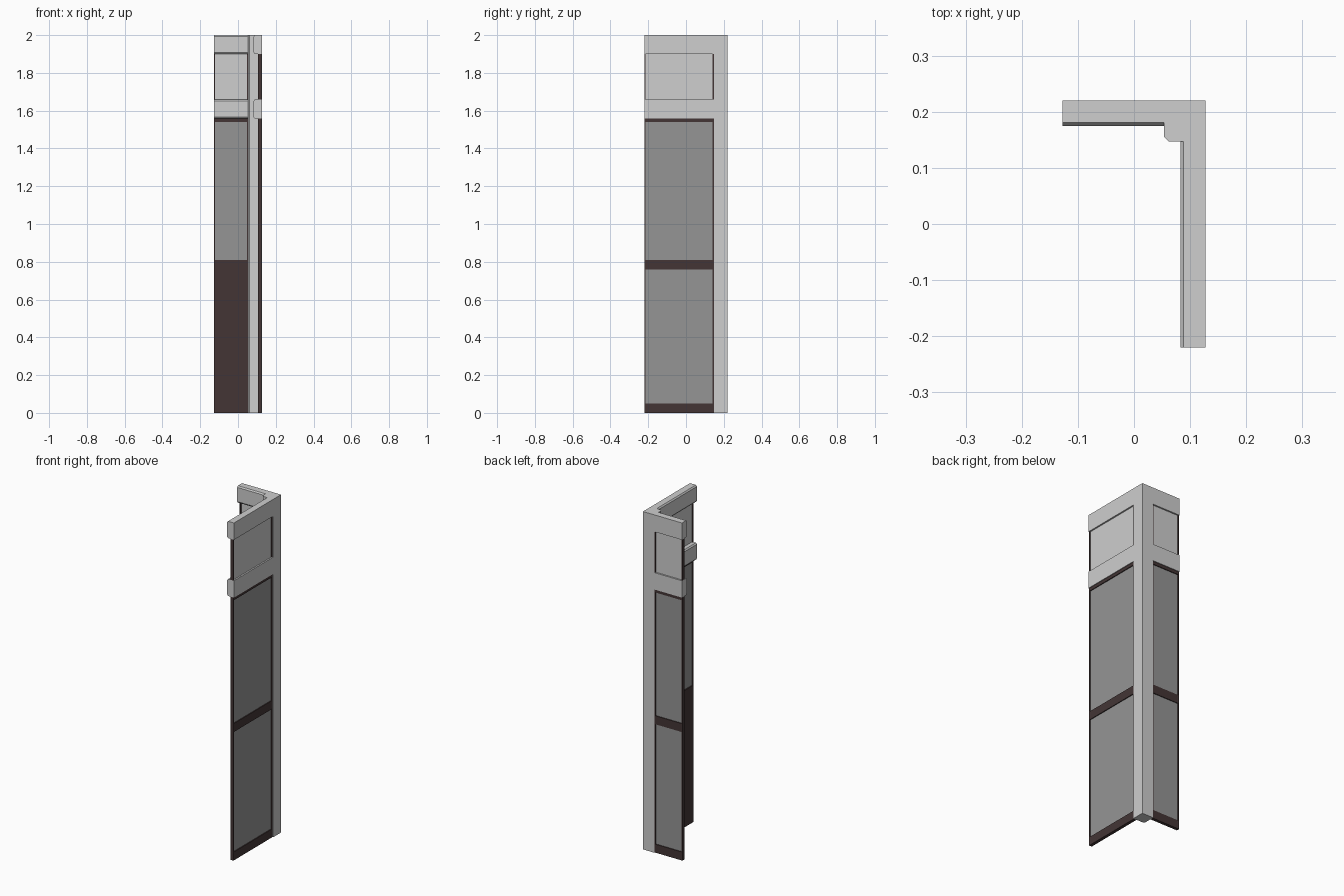
import bpy, bmesh

if "Cube" in bpy.data.objects:
    bpy.data.objects.remove(bpy.data.objects["Cube"])


def material(name, rgb):
    m = bpy.data.materials.new(name)
    m.diffuse_color = (*rgb, 1)
    m.use_nodes = True
    m.node_tree.nodes["Principled BSDF"].inputs["Base Color"].default_value = m.diffuse_color
    return m


LIGHT = material("light grey", (0.62, 0.62, 0.62))
MID = material("mid grey", (0.30, 0.30, 0.30))
DARK = material("dark brown", (0.057, 0.036, 0.036))


def prism(name, bottom, top, mat):
    """Solid joining two matching outlines."""
    bm = bmesh.new()
    a = [bm.verts.new(p) for p in bottom]
    b = [bm.verts.new(p) for p in top]
    n = len(a)
    bm.faces.new(a)
    bm.faces.new(b)
    for i in range(n):
        j = (i + 1) % n
        bm.faces.new((a[i], a[j], b[j], b[i]))
    bmesh.ops.recalc_face_normals(bm, faces=bm.faces)
    me = bpy.data.meshes.new(name)
    bm.to_mesh(me)
    bm.free()
    me.materials.append(mat)
    ob = bpy.data.objects.new(name, me)
    bpy.context.collection.objects.link(ob)


# Corner post with one chamfered inner edge
post = [(0.0535, 0.22), (0.1275, 0.22), (0.1275, 0.147), (0.062, 0.147), (0.0535, 0.1555)]
prism("corner_post", [(x, y, 0) for x, y in post], [(x, y, 2) for x, y in post], LIGHT)


def wing(label, place, u0, u1):
    """place maps (length, depth from outer face, height) to a point."""
    def bar(name, profile, a, b, mat):
        prism(label + "_" + name, [place(a, d, z) for d, z in profile],
              [place(b, d, z) for d, z in profile], mat)

    def box(name, a, b, d0, d1, z0, z1, mat):
        bar(name, [(d0, z0), (d1, z0), (d1, z1), (d0, z1)], a, b, mat)

    # Light bands with chamfered inner edges
    for name, z0, z1 in (("top_band", 1.90, 2.0), ("middle_band", 1.558, 1.658)):
        bar(name, [(0, z0), (0.039, z0), (0.045, z0 + 0.008), (0.045, z1 - 0.008),
                   (0.039, z1), (0, z1)], u0, u1, LIGHT)
    # Dark stiles at both ends
    s = 0.006
    for name, a in (("outer_stile", u0), ("inner_stile", u1 - s)):
        box(name, a, a + s, 0.004, 0.022, 0, 1.558, DARK)
        box("upper_" + name, a, a + s, 0.004, 0.022, 1.658, 1.90, DARK)
    # Dark rails
    for name, z0, z1 in (("bottom_rail", 0, 0.05), ("middle_rail", 0.76, 0.81),
                         ("top_rail", 1.54, 1.558)):
        box(name, u0 + s, u1 - s, 0.004, 0.022, z0, z1, DARK)
    # Panels, the lowest one with a dark backing board
    a, b = u0 + s, u1 - s
    box("lower_panel", a, b, 0.009, 0.014, 0.05, 0.76, MID)
    box("backing_board", a, b, 0.014, 0.022, 0.05, 0.76, DARK)
    box("window_panel", a, b, 0.009, 0.016, 0.81, 1.54, MID)
    box("upper_panel", a, b, 0.009, 0.016, 1.658, 1.90, LIGHT)


wing("side", lambda u, d, z: (0.1275 - d, u, z), -0.22, 0.147)
wing("back", lambda u, d, z: (u, 0.22 - d, z), -0.1275, 0.0535)
